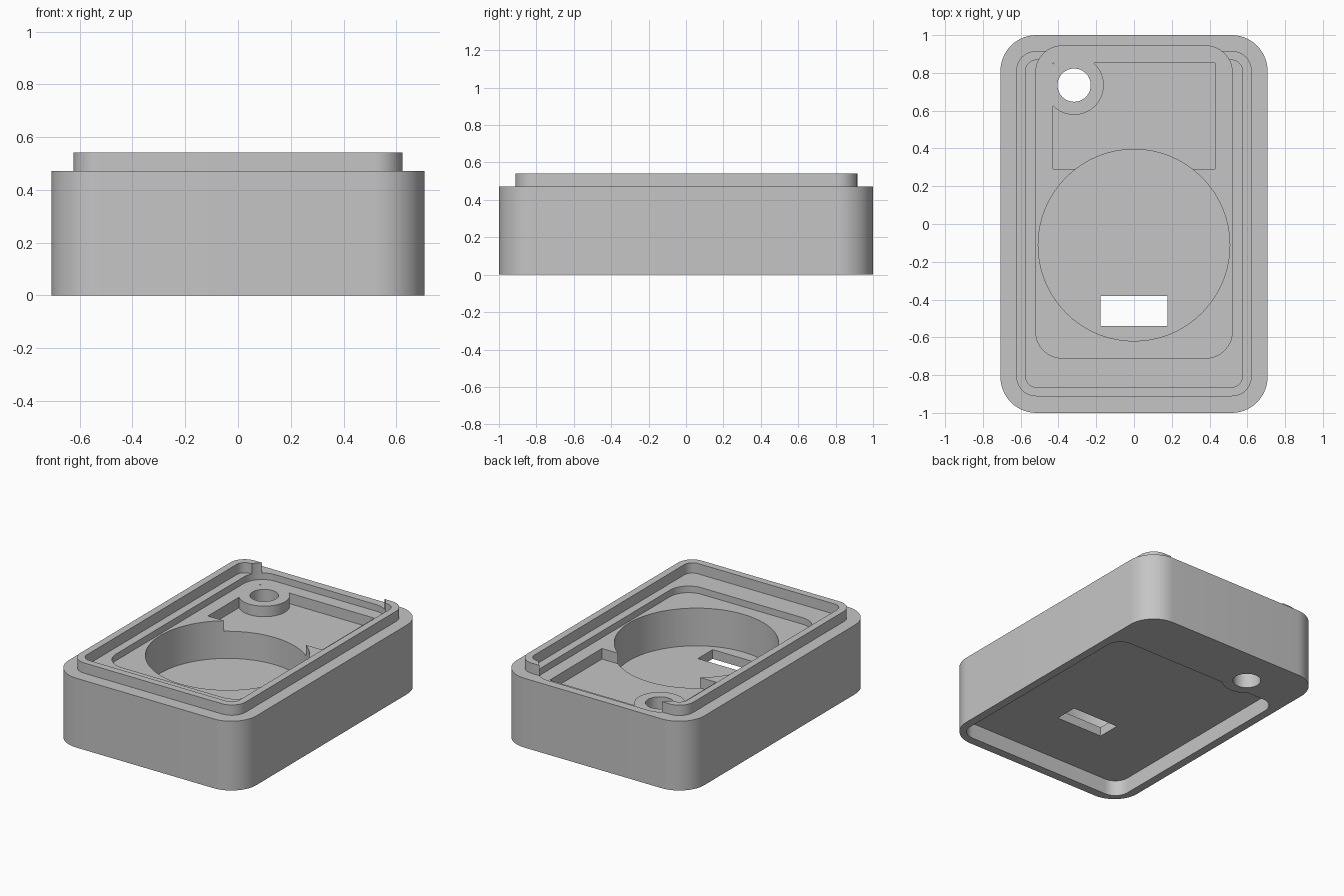
import bpy, bmesh, math

cube = bpy.data.objects.get("Cube")
if cube:
    bpy.data.objects.remove(cube, do_unlink=True)

grey = bpy.data.materials.new("plain grey")
grey.use_nodes = True
COLOUR = (0.56, 0.56, 0.56, 1)
grey.diffuse_color = COLOUR
grey.node_tree.nodes["Principled BSDF"].inputs["Base Color"].default_value = COLOUR


def prism(name, outline, z0, z1):
    """Extrude a closed outline from z0 up to z1."""
    bm = bmesh.new()
    base = bm.faces.new([bm.verts.new((x, y, z0)) for x, y in outline])
    top = bmesh.ops.extrude_face_region(bm, geom=[base])["geom"]
    verts = [v for v in top if isinstance(v, bmesh.types.BMVert)]
    bmesh.ops.translate(bm, verts=verts, vec=(0, 0, z1 - z0))
    bmesh.ops.recalc_face_normals(bm, faces=bm.faces)
    mesh = bpy.data.meshes.new(name)
    bm.to_mesh(mesh)
    bm.free()
    mesh.materials.append(grey)
    obj = bpy.data.objects.new(name, mesh)
    bpy.context.collection.objects.link(obj)
    return obj


def circle(x, y, r, n=96):
    return [(x + r * math.cos(math.tau * i / n), y + r * math.sin(math.tau * i / n))
            for i in range(n)]


def rect(half, y0, y1, r=0.0, n=14):
    """Rectangle centred on x = 0, with corners rounded by r."""
    if not r:
        return [(-half, y0), (half, y0), (half, y1), (-half, y1)]
    corners = [(half - r, y1 - r), (r - half, y1 - r), (r - half, y0 + r), (half - r, y0 + r)]
    return [(cx + r * math.cos(a), cy + r * math.sin(a))
            for k, (cx, cy) in enumerate(corners)
            for a in [math.pi / 2 * (k + i / n) for i in range(n + 1)]]


def cut(target, cutter):
    """Subtract the cutter from the target and discard it."""
    mod = target.modifiers.new("cut", "BOOLEAN")
    mod.operation = "DIFFERENCE"
    mod.solver = "EXACT"
    mod.object = cutter
    bpy.context.view_layer.objects.active = target
    bpy.ops.object.modifier_apply(modifier=mod.name)
    bpy.data.objects.remove(cutter, do_unlink=True)


HOLE = (-0.317, 0.735)
BOSS_R = 0.157
SHELF, RIM, LIP_TOP = 0.427, 0.472, 0.542
pocket = rect(0.52, -0.71, 0.943, 0.14)

# Main case block with the shallow pocket and round well
case_body = prism("case_body", rect(0.707, -1, 1, 0.19), 0, RIM)
cut(case_body, prism("pocket_cutter", pocket, SHELF, 0.7))
cut(case_body, prism("well_cutter", circle(0, -0.112, 0.507, 128), 0.17, 0.75))

# Rectangular bay at the back, leaving a boss around the hole
bay = prism("bay_cutter", rect(0.43, 0.29, 0.853), 0.355, 0.65)
cut(bay, prism("bay_boss", circle(*HOLE, BOSS_R), 0.1, 0.9))
cut(case_body, bay)

# Underside recess, leaving the same boss
recess = prism("recess_cutter", rect(0.65, -0.94, 0.62, 0.1), -0.1, 0.107)
cut(recess, prism("recess_boss", circle(*HOLE, BOSS_R), -0.3, 0.3))
cut(case_body, recess)

# Slot and round hole right through
cut(case_body, prism("slot_cutter", rect(0.177, -0.54, -0.38), 0.05, 0.3))
cut(case_body, prism("hole_cutter", circle(*HOLE, 0.088, 64), -0.2, 0.8))

# Raised lip around the rim, open at the back over the pocket
rim_lip = prism("rim_lip", rect(0.623, -0.912, 0.916, 0.105), RIM - 0.01, LIP_TOP)
cut(rim_lip, prism("lip_inner_cutter", rect(0.575, -0.864, 0.868, 0.06), 0.3, 0.7))
cut(rim_lip, prism("lip_gap_cutter", pocket, 0.25, 0.75))

# Smooth the round walls and keep the edges crisp
bpy.ops.object.select_all(action="DESELECT")
for obj in (case_body, rim_lip):
    obj.select_set(True)
bpy.context.view_layer.objects.active = case_body
bpy.ops.object.shade_smooth_by_angle(angle=math.radians(30))
